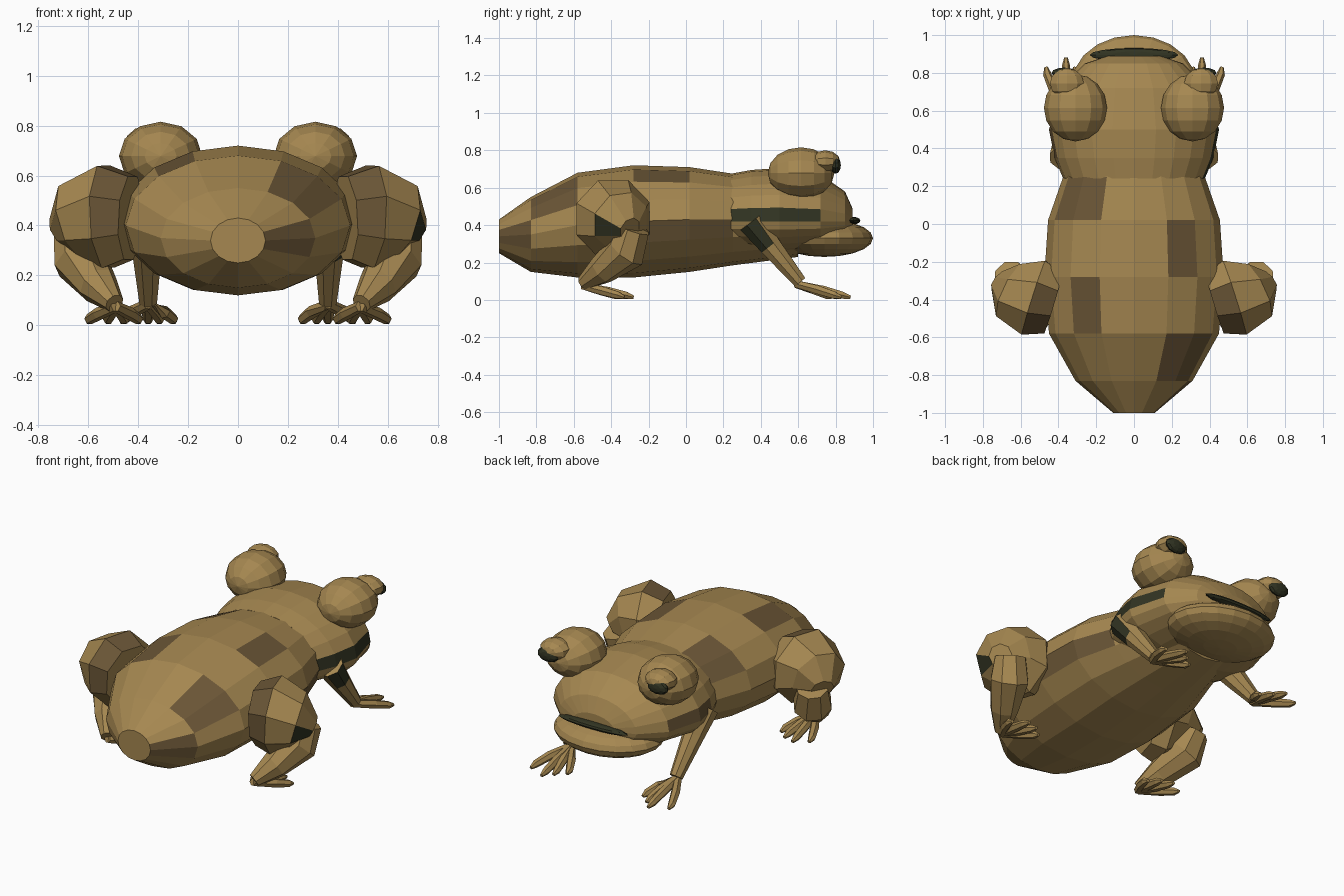
import bpy, bmesh
from math import sin, cos, pi
from mathutils import Vector, Matrix

cube = bpy.data.objects.get("Cube")
if cube:
    bpy.data.objects.remove(cube)


def material(name, rgb):
    m = bpy.data.materials.new(name)
    m.use_nodes = True
    m.diffuse_color = (*rgb, 1)
    node = next(n for n in m.node_tree.nodes if n.type == 'BSDF_PRINCIPLED')
    node.inputs["Base Color"].default_value = (*rgb, 1)
    return m


SKIN, SPOT, DARK = 0, 1, 2
COLOURS = [material("sandy_skin", (.38, .245, .082)),
           material("brown_spots", (.145, .092, .037)),
           material("dark_olive", (.031, .034, .016))]


def finish(name, bm, rule=None, colour=SKIN):
    """Turn a bmesh into a flat shaded object; rule(face) picks its colour."""
    bmesh.ops.recalc_face_normals(bm, faces=bm.faces)
    for f in bm.faces:
        f.material_index = rule(f) if rule else colour
    mesh = bpy.data.meshes.new(name)
    bm.to_mesh(mesh)
    bm.free()
    for m in COLOURS:
        mesh.materials.append(m)
    bpy.context.collection.objects.link(bpy.data.objects.new(name, mesh))


def skin_rings(rings):
    """Bridge equal rings; face index is segment * sides + side."""
    bm = bmesh.new()
    loops = [[bm.verts.new(p) for p in r] for r in rings]
    n = len(loops[0])
    for a, b in zip(loops, loops[1:]):
        for i in range(n):
            j = (i + 1) % n
            bm.faces.new((a[i], a[j], b[j], b[i]))
    bm.faces.new(loops[0])
    bm.faces.new(loops[-1])
    bm.faces.index_update()
    return bm


def section(y, cz, rx, up, down, sides):
    """Cross-section at y, starting at the top and going towards +x."""
    angles = [2 * pi * i / sides for i in range(sides)]
    return [Vector((rx * sin(a), y, cz + cos(a) * (up if cos(a) > 0 else down)))
            for a in angles]


def limb(name, side, path, sides=8, rule=None):
    """Tapered tube through (x, y, z, radius) points, mirrored by side."""
    pts = [Vector((p[0] * side, p[1], p[2])) for p in path]
    rings = []
    for i, p in enumerate(pts):
        t = (pts[min(i + 1, len(pts) - 1)] - pts[max(i - 1, 0)]).normalized()
        u = t.cross(Vector((0, 1, 0) if abs(t.y) < .8 else (1, 0, 0))).normalized()
        v = t.cross(u)
        rings.append([p + path[i][3] * (u * cos(a) + v * sin(a))
                      for a in [2 * pi * (k + .5) / sides for k in range(sides)]])
    finish(name, skin_rings(rings), rule)


def ball(name, centre, radii, segments=14, rows=8, colour=SKIN, forward=False):
    """Ellipsoid; forward turns its poles along y."""
    bm = bmesh.new()
    turn = Matrix.Rotation(pi / 2, 4, 'X') if forward else Matrix()
    bmesh.ops.create_uvsphere(bm, u_segments=segments, v_segments=rows, radius=1,
                              matrix=turn)
    bmesh.ops.scale(bm, vec=radii, verts=bm.verts)
    bmesh.ops.translate(bm, vec=centre, verts=bm.verts)
    finish(name, bm, colour=colour)


# Body, with spots on chosen (segment, side) faces
BODY_SPOTS = {(0, 3), (0, 4), (1, 1), (1, 2), (2, 14), (3, 1), (3, 4), (4, 4),
              (4, 13), (4, 14)}
body = [(-1, .34, .11, .09), (-.83, .35, .31, .20), (-.58, .40, .45, .28),
        (-.28, .42, .475, .30), (.02, .43, .455, .28), (.25, .43, .375, .245),
        (.6, .42, .26, .19)]
finish("body", skin_rings([section(y, z, rx, rz, rz, 16) for y, z, rx, rz in body]),
       lambda f: SPOT if divmod(f.index, 16) in BODY_SPOTS else SKIN)

# Head, with a dark cheek stripe on one side and a spot on the other
head = [(.24, .375, .255), (.35, .42, .275), (.5, .45, .285),
        (.72, .39, .25), (.85, .26, .16), (.89, .14, .07)]


def head_rule(f):
    segment, side = divmod(f.index, 24)
    if side == 5 and segment < 3:
        return DARK
    return SPOT if side == 18 and segment in (1, 2) else SKIN


finish("head", skin_rings([section(y, .42, rx, up, up * .6, 24) for y, rx, up in head]),
       head_rule)

# Jaw and mouth
ball("lower_jaw", (0, .74, .33), (.33, .26, .10), 20, 10)
ball("mouth", (0, .895, .424), (.235, .037, .02), 16, 6, DARK)


def thigh_rule(side):
    def rule(f):
        n, segment = f.normal, f.index // 8
        if side > 0 and segment == 2 and n.y < -.1 and n.z < .15:
            return DARK
        return SPOT if segment == 0 and n.y < .1 and n.z > -.5 else SKIN
    return rule


def foot(name, side, ankle, tips):
    x, y, z = ankle
    for i, (dx, dy) in enumerate(tips):
        limb(f"{name}_toe_{i + 1}", side,
             [(x, y, z, .022), (x + dx * .65, y + dy * .5, z * .62, .026),
              (x + dx, y + dy * .85, .025, .022), (x + dx * 1.05, y + dy, .014, .01)], 6)


for side, label in ((1, "left"), (-1, "right")):
    # Bulging eyes
    ball(label + "_eyeball", (.31 * side, .615, .678), (.167, .178, .138), 12, 8,
         forward=True)
    ball(label + "_eyelid", (.355 * side, .745, .74), (.095, .08, .06), 10, 6,
         forward=True)
    ball(label + "_pupil", (.37 * side, .80, .72), (.07, .028, .045), 10, 6, DARK,
         forward=True)

    # Front leg
    limb(label + "_front_leg", side,
         [(.37, .35, .42, .08), (.365, .45, .29, .062), (.36, .61, .095, .038)], 8,
         lambda f: DARK if side > 0 and f.index < 8 and f.normal.x > .2
         and f.normal.y < .4 else SKIN)
    foot(label + "_front_foot", side, (.36, .59, .085),
         [(-.10, .19), (-.045, .24), (0, .29), (.10, .24)])

    # Hind leg
    limb(label + "_thigh", side,
         [(.43, -.42, .43, .18), (.53, -.39, .435, .222),
          (.65, -.35, .42, .165), (.712, -.30, .38, .065)], 8, thigh_rule(side))
    limb(label + "_shin", side,
         [(.655, -.28, .38, .09), (.63, -.32, .26, .112), (.56, -.45, .16, .08),
          (.495, -.55, .088, .04)])
    foot(label + "_hind_foot", side, (.49, -.55, .075),
         [(-.09, .20), (-.035, .25), (.03, .27), (.105, .22)])
